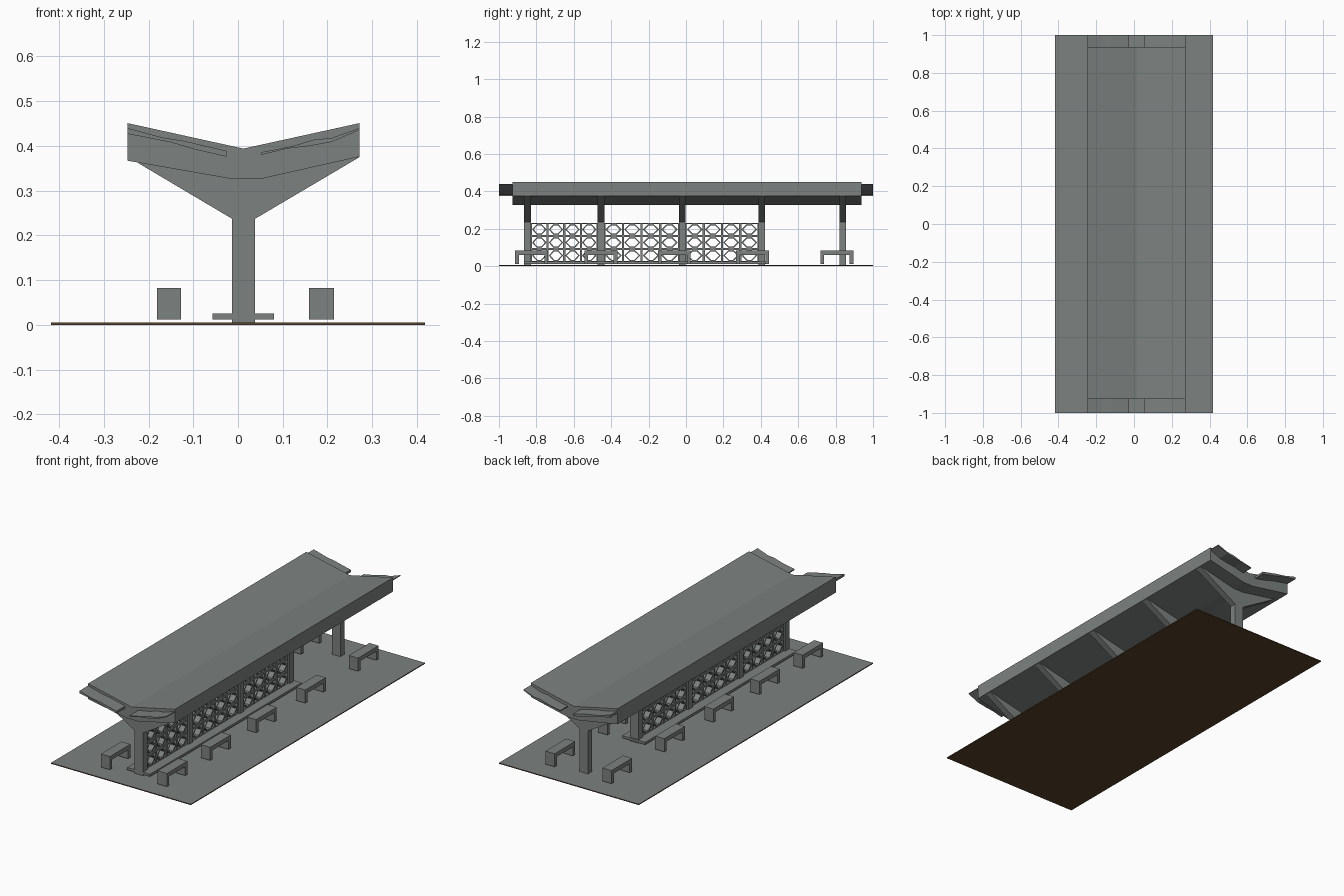
import bpy, bmesh, math
from mathutils import Matrix, Vector

if "Cube" in bpy.data.objects:
    bpy.data.objects.remove(bpy.data.objects["Cube"])


def material(name, rgb):
    m = bpy.data.materials.new(name)
    m.diffuse_color = (*rgb, 1)
    m.use_nodes = True
    m.node_tree.nodes["Principled BSDF"].inputs["Base Color"].default_value = m.diffuse_color
    return m


CONCRETE = material("grey concrete", (0.20, 0.22, 0.215))
EARTH = material("brown earth", (0.10, 0.055, 0.025))


def finish(name, bm, mats=(CONCRETE,)):
    bmesh.ops.recalc_face_normals(bm, faces=bm.faces)
    me = bpy.data.meshes.new(name)
    bm.to_mesh(me)
    bm.free()
    for m in mats:
        me.materials.append(m)
    ob = bpy.data.objects.new(name, me)
    bpy.context.collection.objects.link(ob)
    return ob


def add_box(bm, x0, x1, y0, y1, z0, z1):
    mat = Matrix.Translation(((x0 + x1) / 2, (y0 + y1) / 2, (z0 + z1) / 2))
    mat = mat @ Matrix.Diagonal((x1 - x0, y1 - y0, z1 - z0, 1))
    bmesh.ops.create_cube(bm, size=1, matrix=mat)


def add_prism(bm, profile, y0, y1):
    # extrude an xz outline along y
    face = bm.faces.new([bm.verts.new((x, y0, z)) for x, z in profile])
    ext = bmesh.ops.extrude_face_region(bm, geom=[face])
    vs = [g for g in ext["geom"] if isinstance(g, bmesh.types.BMVert)]
    bmesh.ops.translate(bm, vec=(0, y1 - y0, 0), verts=vs)


# platform: concrete top on brown earth
bm = bmesh.new()
add_box(bm, -0.418, 0.418, -1, 1, 0, 0.005)
bm.normal_update()
for f in bm.faces:
    f.material_index = 0 if f.normal.z > 0.5 else 1
finish("platform", bm, (CONCRETE, EARTH))

# butterfly roof slab
bm = bmesh.new()
add_prism(bm, [(-0.247, 0.451), (0.012, 0.394), (0.272, 0.451), (0.272, 0.376),
               (0.05, 0.326), (-0.013, 0.326), (-0.247, 0.367)], -0.927, 0.937)
finish("roof", bm)

# ragged thin roof edges at both ends
left_edge = [(-0.247, 0.440), (-0.17, 0.419), (-0.12, 0.411), (-0.026, 0.389),
             (-0.026, 0.376), (-0.10, 0.393), (-0.15, 0.408), (-0.247, 0.427)]
right_edge = [(0.052, 0.386), (0.12, 0.399), (0.17, 0.414), (0.21, 0.418),
              (0.272, 0.440), (0.272, 0.436), (0.21, 0.409), (0.16, 0.400),
              (0.11, 0.394), (0.052, 0.380)]
for end, y0, y1 in (("front", -1, -0.92), ("back", 0.93, 1)):
    for side, prof in (("left", left_edge), ("right", right_edge)):
        bm = bmesh.new()
        add_prism(bm, prof, y0, y1)
        finish(f"{end}_{side}_ragged_edge", bm)

# columns with flared roof brackets
COLS = [-0.847, -0.455, -0.02, 0.405, 0.838]
for i, y in enumerate(COLS):
    bm = bmesh.new()
    add_prism(bm, [(-0.013, 0.003), (0.038, 0.003), (0.038, 0.237), (0.27, 0.374),
                   (0.27, 0.38), (0.05, 0.335), (-0.013, 0.335), (-0.222, 0.37),
                   (-0.222, 0.361), (-0.013, 0.237)], y - 0.018, y + 0.018)
    finish(f"column_{i + 1}", bm)

# plinth under the screen wall
bm = bmesh.new()
add_box(bm, -0.057, 0.08, -0.865, 0.43, 0.012, 0.025)
finish("plinth", bm)

# pierced block screen between the first four columns
NX, NZ, Z0, Z1, T = 4, 3, 0.022, 0.231, 0.006
XA, XB = -0.004, 0.029


def add_ring(bm, yc, zc, outer, inner):
    # closed ring of quads through the wall thickness
    n = len(outer)
    rows = [[bm.verts.new((x, yc + p[0], zc + p[1])) for p in pts]
            for x, pts in ((XA, outer), (XB, outer), (XB, inner), (XA, inner))]
    for k in range(4):
        a, b = rows[k], rows[(k + 1) % 4]
        for j in range(n):
            bm.faces.new((a[j], a[(j + 1) % n], b[(j + 1) % n], b[j]))


for b in range(3):
    ya, yb = COLS[b] + 0.018, COLS[b + 1] - 0.018
    w, h = (yb - ya) / NX, (Z1 - Z0) / NZ
    bm = bmesh.new()
    for i in range(NX):
        for j in range(NZ):
            yc, zc = ya + (i + 0.5) * w, Z0 + (j + 0.5) * h
            W, H = w / 2, h / 2
            sq = [(-W, -H), (W, -H), (W, H), (-W, H)]
            w2, h2 = W - T, H - T
            add_ring(bm, yc, zc, sq, [(-w2, -h2), (w2, -h2), (w2, h2), (-w2, h2)])
            c = 0.32
            hexa = [(-w2, 0), (-c * w2, -h2), (c * w2, -h2),
                    (w2, 0), (c * w2, h2), (-c * w2, h2)]
            add_ring(bm, yc, zc, hexa, [(p * 0.78, q * 0.78) for p, q in hexa])
    finish(f"screen_wall_{b + 1}", bm)

# benches on both sides
for side, x0, x1 in (("left", -0.181, -0.127), ("right", 0.159, 0.214)):
    for i, y in enumerate([-0.825, -0.455, -0.063, 0.356, 0.807]):
        bm = bmesh.new()
        a, b = y - 0.088, y + 0.088
        add_prism(bm, [(a, 0.012), (a + 0.02, 0.012), (a + 0.02, 0.06), (b - 0.02, 0.06),
                       (b - 0.02, 0.012), (b, 0.012), (b, 0.083), (a, 0.083)], x0, x1)
        # outline was drawn along x: swap x and y
        for v in bm.verts:
            v.co.x, v.co.y = v.co.y, v.co.x
        finish(f"{side}_bench_{i + 1}", bm)
